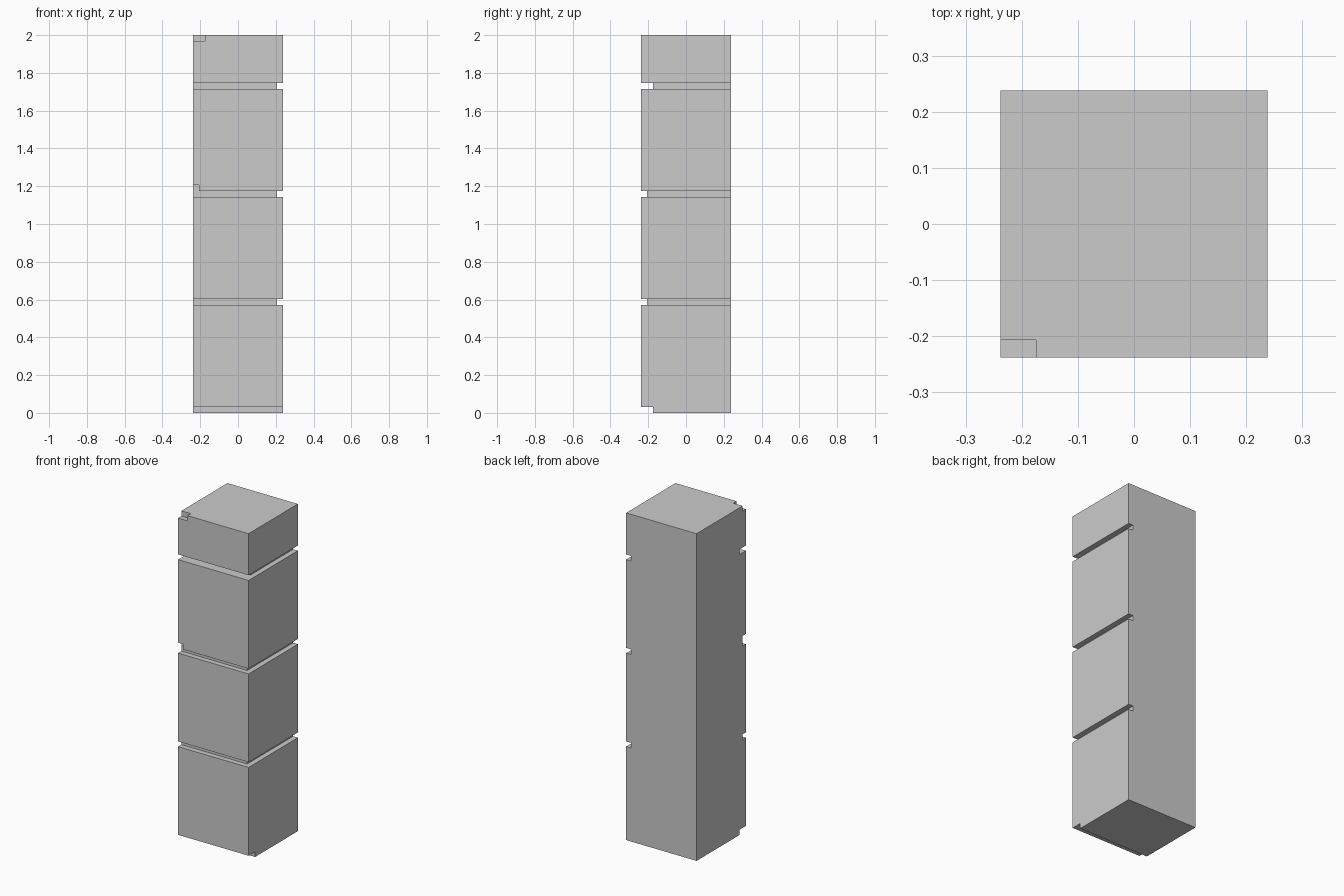
import bpy

if "Cube" in bpy.data.objects:
    bpy.data.objects.remove(bpy.data.objects["Cube"])

U = 2 / 63          # small grid step: pillar is 15 x 15 x 63 steps
H = 7.5             # half width in steps
OUT = 2             # how far cutters stick out past the surface


def box(name, lo, hi):
    """Axis-aligned box between two corners given in grid steps."""
    bpy.ops.mesh.primitive_cube_add(size=1)
    ob = bpy.context.object
    ob.name = name
    for v in ob.data.vertices:
        for i in range(3):
            v.co[i] = (lo[i] if v.co[i] < 0 else hi[i]) * U
    return ob


pillar = box("pillar", (-H, -H, 0), (H, H, 63))
cutters = []

# Front grooves (bottom step, depth), cut through from side to side
for z, depth in ((0, 2), (18, 1), (36, 1), (54, 2)):
    z0 = z if z else -OUT
    cutters.append(box("front_groove_cutter", (-H - OUT, -H - OUT, z0),
                       (H + OUT, -H + depth, z + 1)))

# Right side grooves, cut through from front to back
for z in (18, 36, 54):
    cutters.append(box("right_groove_cutter", (H - 1, -H - OUT, z),
                       (H + OUT, H + OUT, z + 1)))

# Chips in the front left edge: above the middle groove and at the top
cutters.append(box("edge_chip_cutter", (-H - OUT, -H - OUT, 36),
                   (-H + 1, -H + 1, 38)))
cutters.append(box("top_chip_cutter", (-H - OUT, -H - OUT, 62),
                   (-H + 2, -H + 1, 63 + OUT)))

# Carve, apply, and remove the cutters
bpy.context.view_layer.objects.active = pillar
for c in cutters:
    c.hide_render = True
    mod = pillar.modifiers.new("carve", 'BOOLEAN')
    mod.operation = 'DIFFERENCE'
    mod.solver = 'EXACT'
    mod.object = c
    bpy.ops.object.modifier_apply(modifier=mod.name)
    bpy.data.objects.remove(c, do_unlink=True)
